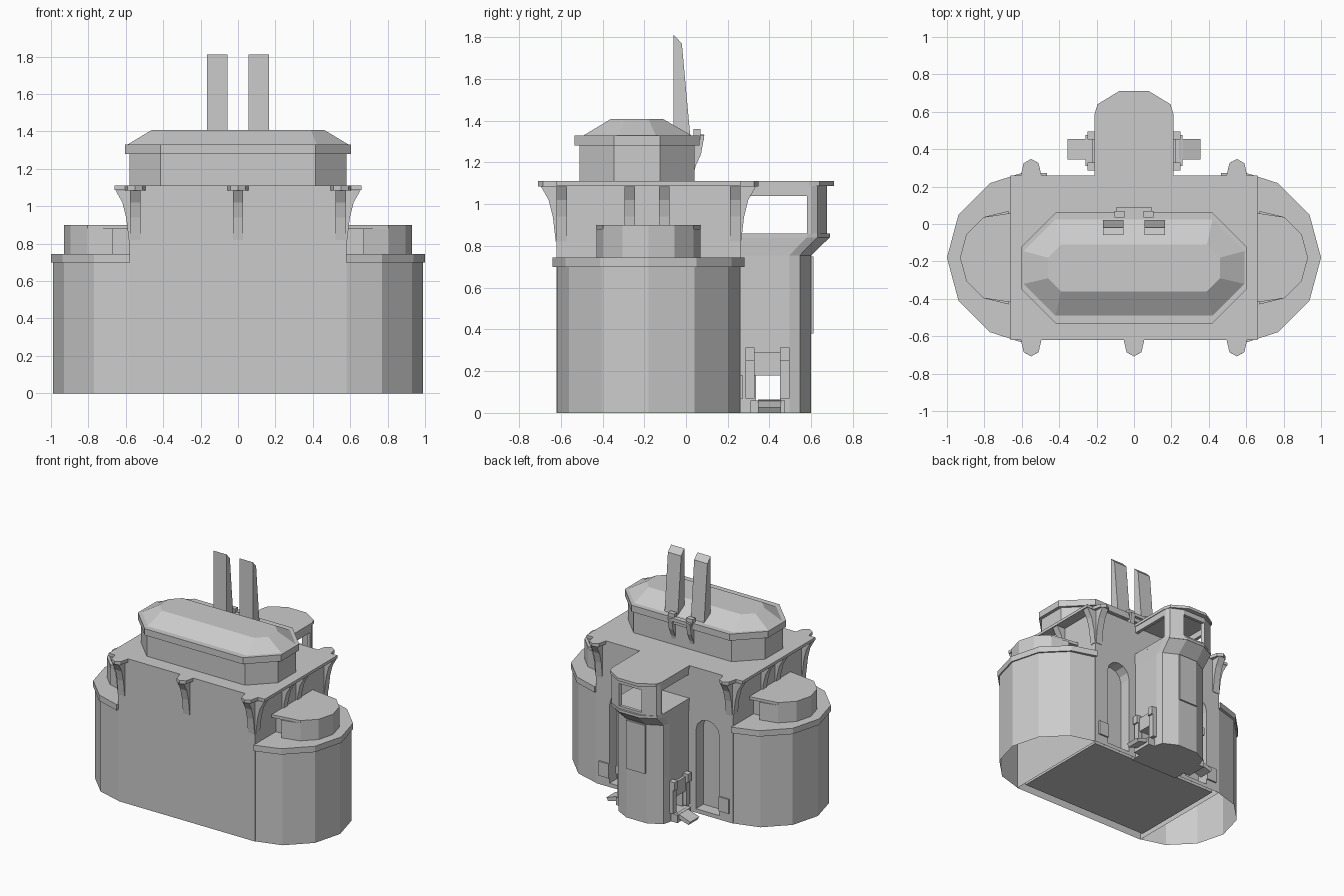
import bpy, bmesh, math
from mathutils import Vector

if "Cube" in bpy.data.objects:
    bpy.data.objects.remove(bpy.data.objects["Cube"])

CY = -0.18  # y of the main block's centre line


def loft(name, rings, bottom=True, top=True):
    """Skin a list of equal-length 3D rings and cap the ends."""
    bm = bmesh.new()
    vs = [[bm.verts.new(p) for p in r] for r in rings]
    n = len(vs[0])
    for a, b in zip(vs, vs[1:]):
        for i in range(n):
            j = (i + 1) % n
            bm.faces.new((a[i], a[j], b[j], b[i]))
    if bottom:
        bm.faces.new(vs[0][::-1])
    if top:
        bm.faces.new(vs[-1])
    bmesh.ops.recalc_face_normals(bm, faces=bm.faces)
    me = bpy.data.meshes.new(name)
    bm.to_mesh(me)
    bm.free()
    ob = bpy.data.objects.new(name, me)
    bpy.context.collection.objects.link(ob)
    return ob


def prism(name, pts, z0, z1, **kw):
    return loft(name, [[(x, y, z) for x, y in pts] for z in (z0, z1)], **kw)


def box(name, x0, x1, y0, y1, z0, z1):
    x0, x1 = sorted((x0, x1))
    return prism(name, [(x0, y0), (x1, y0), (x1, y1), (x0, y1)], z0, z1)


def side_profile(name, pts, x0, x1):
    """Extrude a (y, z) profile along x."""
    return loft(name, [[(x, y, z) for y, z in pts] for x in (x0, x1)])


def cut(ob, cutter):
    m = ob.modifiers.new("cut", 'BOOLEAN')
    m.object, m.solver = cutter, 'EXACT'
    bpy.context.view_layer.objects.active = ob
    bpy.ops.object.modifier_apply(modifier=m.name)
    bpy.data.objects.remove(cutter)


def open_bottom(ob):
    """Remove the faces lying on the ground."""
    bm = bmesh.new()
    bm.from_mesh(ob.data)
    low = [f for f in bm.faces if all(v.co.z < 0.001 for v in f.verts)]
    bmesh.ops.delete(bm, geom=low, context='FACES')
    bm.to_mesh(ob.data)
    bm.free()


def half_round(s, cx, r, inner, y_in):
    """Half of a 12-sided disc bulging to side s, closed at x = inner."""
    pts = [(s * inner, CY - y_in)]
    pts += [(s * (cx + r * math.cos(math.radians(a))), CY + r * math.sin(math.radians(a)))
            for a in range(-60, 61, 30)]
    return pts + [(s * inner, CY + y_in)]


def octagon(x, y0, y1, c):
    return [(-x + c, y0), (x - c, y0), (x, y0 + c), (x, y1 - c),
            (x - c, y1), (-x + c, y1), (-x, y1 - c), (-x, y0 + c)]


def bracket(name, x, y, d, w=0.05, z0=0.82, reach=0.075):
    """Flared eave bracket growing from the wall in direction d."""
    d = Vector((d[0], d[1], 0))
    t = Vector((-d.y, d.x, 0))
    prof = [(-0.02, z0), (0.004, z0), (0.018, 0.94), (0.038, 1.02), (reach, 1.085), (-0.02, 1.085)]
    o = Vector((x, y, 0))
    loft(name, [[o + d * u + t * k + Vector((0, 0, z)) for u, z in prof] for k in (-w / 2, w / 2)])


# Main block with two arched niches in the back wall, open below over an inset floor
body = box("main_block", -0.58, 0.58, -0.62, 0.26, 0, 1.09)
for s in (-1, 1):
    arch = [(s * 0.265, 0.03), (s * 0.465, 0.03)]
    arch += [(s * (0.365 + 0.1 * math.cos(math.radians(a))), 0.63 + 0.1 * math.sin(math.radians(a)))
             for a in range(0, 181, 30)]
    cut(body, loft("niche_cutter", [[(x, y, z) for x, z in arch] for y in (0.17, 0.3)]))
open_bottom(body)
box("ground_floor", -0.55, 0.55, -0.56, 0.22, 0.01, 0.03)
box("main_roof_slab", -0.66, 0.66, -0.62, 0.26, 1.088, 1.11)

# Rounded end wings, open underneath, with rim and small drum
for s in (-1, 1):
    prism("wing_wall", half_round(s, 0.55, 0.44, 0.578, 0.437), 0, 0.71, bottom=False)
    prism("wing_rim", half_round(s, 0.54, 0.46, 0.578, 0.46), 0.70, 0.745)
    prism("wing_drum", half_round(s, 0.68, 0.25, 0.67, 0.25), 0.74, 0.88)
    prism("wing_drum_top", half_round(s, 0.68, 0.25, 0.585, 0.25), 0.878, 0.90)
    # Recessed link between drum and main block, with low step
    box("wing_link", s * 0.57, s * 0.69, CY - 0.19, CY + 0.19, 0.74, 0.88)
    # Brackets under the side eaves
    for y in (-0.595, -0.27, -0.105, 0.235):
        bracket("side_bracket", s * 0.58, y, (s, 0))
    # Block beside the niche
    box("niche_block", s * 0.465, s * 0.55, 0.2, 0.272, 0.07, 0.18)

# Front and back brackets with caps
for x, y, d in [(-0.55, -0.62, -1), (0, -0.62, -1), (0.55, -0.62, -1), (-0.55, 0.26, 1), (0.55, 0.26, 1)]:
    bracket("eave_bracket", x, y, (0, d), 0.055)
    prism("bracket_cap", [(x - 0.055, y), (x - 0.04, y + d * 0.065), (x, y + d * 0.088),
                          (x + 0.04, y + d * 0.065), (x + 0.055, y)], 1.085, 1.11)

# Upper storey, rim and hipped roof
prism("upper_storey", octagon(0.58, -0.51, 0.04, 0.165), 1.10, 1.29)
prism("upper_rim", octagon(0.605, -0.535, 0.065, 0.19), 1.28, 1.33)
loft("hipped_roof", [[(x, y, 1.33) for x, y in octagon(0.59, -0.49, 0.025, 0.17)],
                     [(x, y, 1.408) for x, y in octagon(0.46, -0.36, -0.11, 0.07)]])

# Twin tapering fins and their rear supports
for s in (-1, 1):
    side_profile("roof_fin", [(-0.06, 1.31), (-0.06, 1.812), (-0.02, 1.77), (0.022, 1.31)], s * 0.055, s * 0.167)
    side_profile("fin_support", [(0.03, 1.11), (0.045, 1.18), (0.072, 1.24), (0.088, 1.33), (0.03, 1.33)],
                 s * 0.06, s * 0.095)
    box("fin_support_cap", s * 0.05, s * 0.105, 0.035, 0.07, 1.31, 1.36)
box("fin_tie", -0.06, 0.06, 0.05, 0.087, 1.31, 1.335)


# Back tower: shaft, flared neck, deck
def tower(w, y1, y2, c):
    return [(-w, 0.22), (w, 0.22), (w, y1 - 0.05), (w - 0.015, y1), (c, y2), (-c, y2), (-w + 0.015, y1), (-w, y1 - 0.05)]


shaft_ring, deck_ring = tower(0.205, 0.545, 0.6, 0.085), tower(0.21, 0.63, 0.69, 0.08)
shaft = prism("tower_shaft", shaft_ring, 0, 0.76)
cut(shaft, box("passage_cutter", -0.4, 0.4, 0.335, 0.45, 0.06, 0.18))
loft("tower_neck", [[(x, y, 0.755) for x, y in shaft_ring], [(x, y, 0.842) for x, y in deck_ring]])
prism("tower_deck", deck_ring, 0.84, 0.86)
prism("tower_roof", tower(0.21, 0.64, 0.71, 0.08), 1.088, 1.11)
box("tower_back_panel", -0.08, 0.08, 0.58, 0.612, 0.38, 0.75)

# Lookout: corner piers, beams, lintel and sill
for s in (-1, 1):
    prism("lookout_pier", [(s * x, y) for x, y in [(0.205, 0.58), (0.205, 0.6), (0.19, 0.63), (0.095, 0.675),
                                                   (0.085, 0.65), (0.17, 0.61), (0.178, 0.58)]], 0.855, 1.09)
    box("lookout_side_beam", s * 0.18, s * 0.205, 0.25, 0.59, 1.04, 1.09)
box("lookout_lintel", -0.095, 0.095, 0.65, 0.675, 1.05, 1.09)
box("lookout_sill", -0.095, 0.095, 0.65, 0.675, 0.855, 0.88)

# Side doorways: posts, stepped lintel, step and ramp
for s in (-1, 1):
    for y in (0.307, 0.473):
        box("door_post", s * 0.19, s * 0.235, y - 0.022, y + 0.022, 0.07, 0.25)
        box("door_post_head", s * 0.19, s * 0.248, y - 0.022, y + 0.022, 0.25, 0.313)
    box("door_lintel", s * 0.19, s * 0.225, 0.32, 0.46, 0.18, 0.29)
    box("door_step", s * 0.19, s * 0.26, 0.31, 0.475, 0, 0.06)
    loft("door_ramp", [[(s * x, y, z) for x, z in [(0.24, 0.03), (0.24, 0.065), (0.355, 0.025), (0.34, 0.0)]]
                       for y in (0.345, 0.455)])
